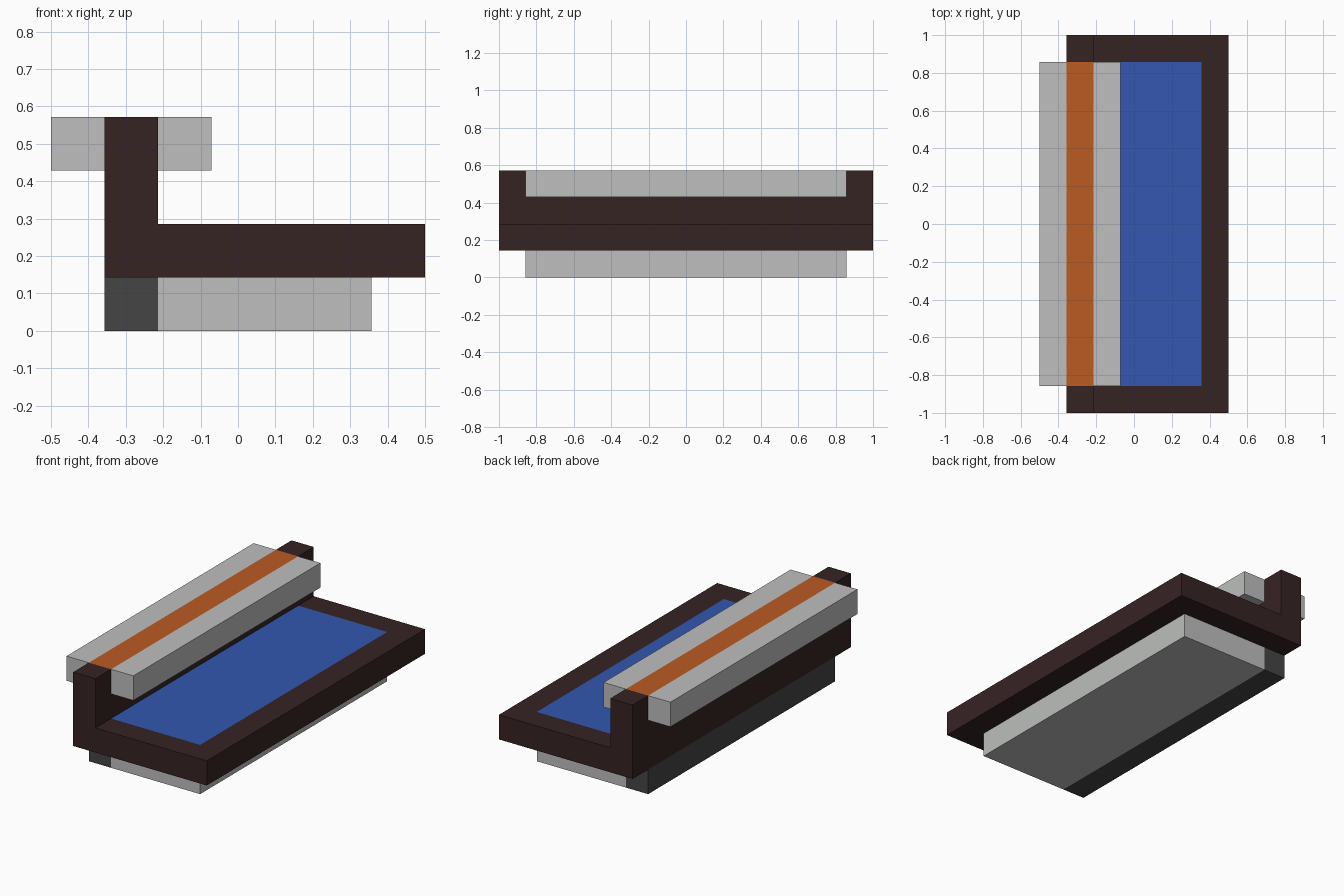
import bpy, bmesh
from mathutils import Vector

cube = bpy.data.objects.get("Cube")
if cube:
    bpy.data.objects.remove(cube, do_unlink=True)

U = 1 / 7                      # every part sits on this module
WALL_BACK, WALL_FRONT = -2.5 * U, -1.5 * U
INNER_END, OUTER_END = 6 * U, 7 * U


def material(name, rgb):
    lin = [((c / 255 + 0.055) / 1.055) ** 2.4 for c in rgb]
    mat = bpy.data.materials.new(name)
    mat.use_nodes = True
    mat.diffuse_color = (*lin, 1)
    mat.node_tree.nodes["Principled BSDF"].inputs["Base Color"].default_value = (*lin, 1)
    return mat


brown = material("dark brown", (54, 35, 36))
grey = material("light grey", (189, 191, 189))
charcoal = material("charcoal", (69, 69, 69))
blue = material("blue", (51, 87, 176))
orange = material("orange", (187, 91, 34))


def prism(name, profile, y0, y1, mats, cuts=(), accent=None):
    """Extrude an xz profile along y, cut it at (axis, value) planes and
    give faces that satisfy the accent rule the second material."""
    bm = bmesh.new()
    face = bm.faces.new([bm.verts.new((x, y0, z)) for x, z in profile])
    ext = bmesh.ops.extrude_face_region(bm, geom=[face])["geom"]
    bmesh.ops.translate(bm, vec=(0, y1 - y0, 0),
                        verts=[v for v in ext if isinstance(v, bmesh.types.BMVert)])
    for axis, value in cuts:
        normal = Vector((0, 0, 0))
        normal[axis] = 1
        bmesh.ops.bisect_plane(bm, geom=bm.verts[:] + bm.edges[:] + bm.faces[:],
                               plane_co=normal * value, plane_no=normal)
    bmesh.ops.recalc_face_normals(bm, faces=bm.faces[:])
    if accent:
        for f in bm.faces:
            f.material_index = int(accent(f.calc_center_median(), f.normal))
    mesh = bpy.data.meshes.new(name)
    bm.to_mesh(mesh)
    bm.free()
    for m in mats:
        mesh.materials.append(m)
    obj = bpy.data.objects.new(name, mesh)
    bpy.context.collection.objects.link(obj)
    return obj


def rect(x0, x1, z0, z1):
    return [(x0, z0), (x1, z0), (x1, z1), (x0, z1)]


def in_wall(c, n):
    return WALL_BACK - 0.001 < c.x < WALL_FRONT + 0.001


def on_panel(c, n):
    return (n.z > 0.9 and abs(c.z - 2 * U) < 0.01
            and WALL_FRONT < c.x < 2.5 * U and abs(c.y) < INNER_END)


# Base with a charcoal strip below the wall
prism("base", rect(WALL_BACK, 2.5 * U, 0, U), -INNER_END, INNER_END,
      [grey, charcoal], [(0, WALL_FRONT)], in_wall)

# L-shaped frame with the blue panel cut flush into its top
ell = [(WALL_BACK, U), (3.5 * U, U), (3.5 * U, 2 * U),
       (WALL_FRONT, 2 * U), (WALL_FRONT, 3 * U), (WALL_BACK, 3 * U)]
prism("frame", ell, -OUTER_END, OUTER_END, [brown, blue],
      [(0, WALL_FRONT), (0, 2.5 * U), (1, -INNER_END), (1, INNER_END)], on_panel)

# Posts at both ends of the wall
for label, s in (("front_post", -1), ("back_post", 1)):
    y0, y1 = sorted((s * INNER_END, s * OUTER_END))
    prism(label, rect(WALL_BACK, WALL_FRONT, 3 * U, 4 * U), y0, y1, [brown])

# Long top bar with an orange centre stripe
prism("top_bar", rect(-3.5 * U, -0.5 * U, 3 * U, 4 * U), -INNER_END, INNER_END,
      [grey, orange], [(0, WALL_BACK), (0, WALL_FRONT)], in_wall)
